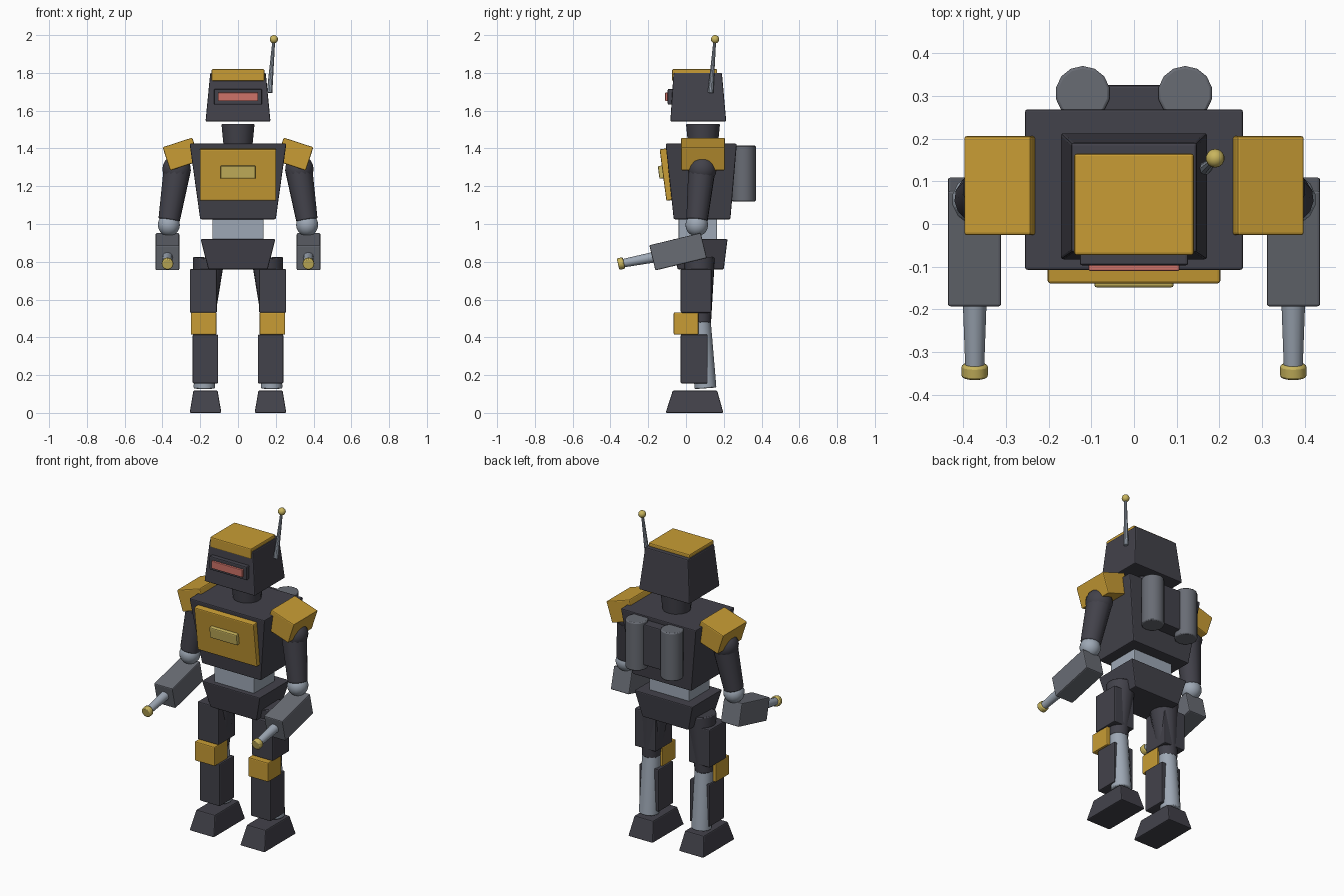
import bpy, bmesh, math
from mathutils import Matrix, Vector

if "Cube" in bpy.data.objects:
    bpy.data.objects.remove(bpy.data.objects["Cube"], do_unlink=True)


def material(name, rgb):
    m = bpy.data.materials.new(name)
    m.use_nodes = True
    m.diffuse_color = (*rgb, 1)
    m.node_tree.nodes["Principled BSDF"].inputs["Base Color"].default_value = (*rgb, 1)
    return m


DARK = material("dark charcoal", (0.055, 0.054, 0.069))
YELLOW = material("armour yellow", (0.58, 0.335, 0.035))
BRASS = material("pale brass", (0.58, 0.46, 0.11))
LIGHT = material("light steel", (0.34, 0.39, 0.46))
GREY = material("mid grey", (0.14, 0.15, 0.175))
RED = material("visor red", (0.62, 0.17, 0.14))


def finish(name, bm, mat, bevel, smooth):
    bmesh.ops.recalc_face_normals(bm, faces=bm.faces)
    mesh = bpy.data.meshes.new(name)
    bm.to_mesh(mesh)
    bm.free()
    mesh.materials.append(mat)
    ob = bpy.data.objects.new(name, mesh)
    bpy.context.collection.objects.link(ob)
    if smooth:
        bpy.ops.object.select_all(action="DESELECT")
        ob.select_set(True)
        bpy.context.view_layer.objects.active = ob
        bpy.ops.object.shade_smooth_by_angle(angle=math.radians(35))
    if bevel:
        mod = ob.modifiers.new("soft edges", "BEVEL")
        mod.width = bevel
        mod.segments = 2
        mod.limit_method = "ANGLE"
        mod.angle_limit = math.radians(40)
    return ob


def box(name, x, y, z, mat, top=None, rot=(0, "X"), bevel=0.006):
    """Box from (min, max) ranges; top gives the x and y ranges of the upper face."""
    mid = Vector([sum(r) / 2 for r in (x, y, z)])
    tx, ty = top or (x, y)
    bm = bmesh.new()
    bmesh.ops.create_cube(bm, size=1)
    for v in bm.verts:
        rx, ry = (tx, ty) if v.co.z > 0 else (x, y)
        v.co = Vector((rx[v.co.x > 0], ry[v.co.y > 0], z[v.co.z > 0])) - mid
    spin = Matrix.Rotation(math.radians(rot[0]), 4, rot[1])
    bm.transform(Matrix.Translation(mid) @ spin)
    return finish(name, bm, mat, bevel, False)


def tube(name, start, end, r1, r2, mat, sides=14, bevel=0.006):
    a, b = Vector(start), Vector(end)
    bm = bmesh.new()
    bmesh.ops.create_cone(bm, cap_ends=True, segments=sides, radius1=r1, radius2=r2,
                          depth=(b - a).length)
    turn = (b - a).to_track_quat("Z", "Y").to_matrix().to_4x4()
    bm.transform(Matrix.Translation((a + b) / 2) @ turn)
    return finish(name, bm, mat, bevel, True)


def ball(name, center, r, mat):
    bm = bmesh.new()
    bmesh.ops.create_uvsphere(bm, u_segments=14, v_segments=10, radius=r)
    bm.transform(Matrix.Translation(center))
    return finish(name, bm, mat, 0, True)


def wide(w):
    return (-w, w)


# Head, brow plate and visor
box("head", wide(0.172), (-0.083, 0.213), (1.543, 1.80), DARK,
    top=(wide(0.147), (-0.066, 0.19)))
box("head_plate", wide(0.14), (-0.073, 0.165), (1.757, 1.82), YELLOW)
box("visor_frame", wide(0.127), (-0.097, -0.05), (1.632, 1.715), DARK)
box("visor", wide(0.106), (-0.11, -0.06), (1.65, 1.695), RED, bevel=0.003)

# Antenna
tube("antenna_rod", (0.167, 0.13, 1.695), (0.19, 0.153, 1.98), 0.015, 0.007, LIGHT, 10, 0.002)
ball("antenna_tip", (0.19, 0.154, 1.978), 0.022, BRASS)

# Neck and torso
tube("neck", (0, 0.09, 1.40), (0, 0.09, 1.53), 0.077, 0.09, DARK)
box("chest", wide(0.2), (-0.065, 0.235), (1.025, 1.425), DARK,
    top=(wide(0.256), (-0.108, 0.269)))
box("chest_plate", wide(0.202), (-0.122, -0.07), (1.125, 1.4), YELLOW, rot=(7.5, "X"))
box("chest_badge", wide(0.093), (-0.145, -0.11), (1.241, 1.309), BRASS, rot=(7.5, "X"))
box("waist", wide(0.136), (-0.04, 0.165), (0.9, 1.04), LIGHT)
box("pelvis", wide(0.157), (-0.045, 0.2), (0.76, 0.92), DARK,
    top=(wide(0.198), (-0.07, 0.22)))

# Back tank mount
box("tank_mount", wide(0.09), (0.22, 0.325), (1.15, 1.4), DARK)

for side, label in ((1, "left"), (-1, "right")):
    def across(a, b):
        return tuple(sorted((side * a, side * b)))

    def at(x, y, z):
        return (side * x, y, z)

    # Back tanks
    tube(label + "_tank", at(0.12, 0.306, 1.12), at(0.12, 0.306, 1.415), 0.064, 0.064, GREY)

    # Shoulder and arm
    box(label + "_shoulder_pad", across(0.218, 0.383), (-0.026, 0.206), (1.305, 1.435),
        YELLOW, rot=(side * 18, "Y"))
    ball(label + "_shoulder", at(0.325, 0.085, 1.29), 0.077, DARK)
    tube(label + "_upper_arm", at(0.32, 0.085, 1.30), at(0.365, 0.058, 1.02),
         0.073, 0.057, DARK)
    ball(label + "_elbow", at(0.366, 0.057, 0.995), 0.06, LIGHT)
    box(label + "_forearm", across(0.311, 0.436), (-0.182, 0.098), (0.785, 0.922),
        GREY, rot=(13.5, "X"))
    tube(label + "_barrel", at(0.373, -0.15, 0.828), at(0.373, -0.34, 0.791),
         0.029, 0.022, LIGHT, 12, 0.002)
    tube(label + "_muzzle", at(0.373, -0.329, 0.794), at(0.373, -0.36, 0.787),
         0.031, 0.031, BRASS, 12)

    # Leg
    tube(label + "_thigh_core", at(0.155, 0.07, 0.82), at(0.18, 0.08, 0.475),
         0.084, 0.053, DARK)
    box(label + "_thigh", across(0.112, 0.255), (-0.028, 0.135), (0.53, 0.762), DARK)
    box(label + "_knee_pad", across(0.114, 0.25), (-0.065, 0.066), (0.414, 0.532), YELLOW)
    tube(label + "_shin_core", at(0.178, 0.078, 0.485), at(0.178, 0.103, 0.13),
         0.053, 0.058, LIGHT)
    box(label + "_shin", across(0.105, 0.24), (-0.028, 0.115), (0.156, 0.415), DARK)
    box(label + "_foot", across(0.088, 0.256), (-0.108, 0.198), (0, 0.118), DARK,
        top=(across(0.108, 0.236), (-0.07, 0.165)))
